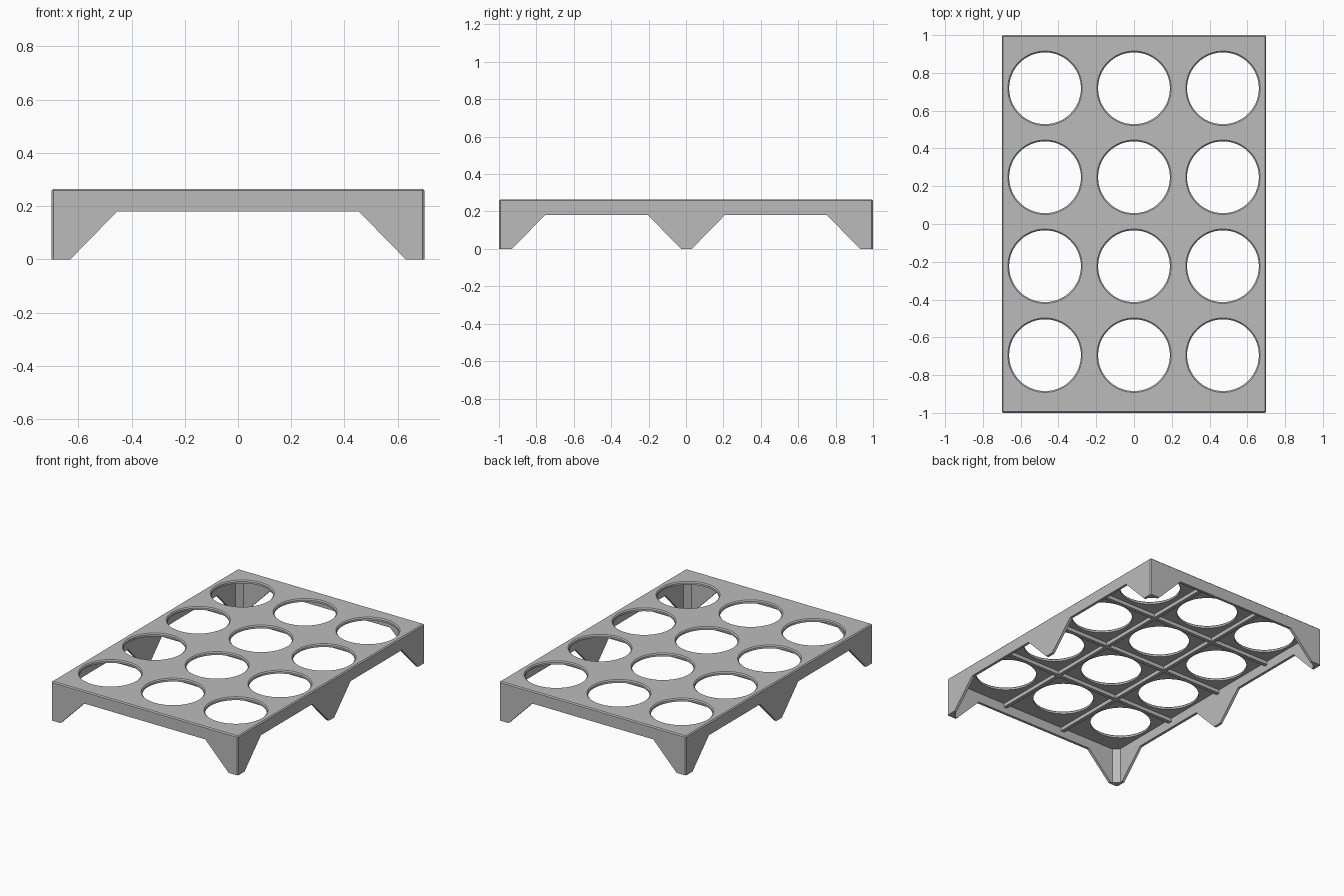
import bpy, bmesh, math

old = bpy.data.objects.get("Cube")
if old:
    bpy.data.objects.remove(old, do_unlink=True)

# Overall sizes
HALF_X, HALF_Y, TOP = 0.70, 1.0, 0.265
WALL, PLATE, BEVEL = 0.018, 0.02, 0.007
PITCH, SHIFT, RADIUS = 0.471, 0.012, 0.19
ARCH, FOOT = 0.18, 0.07
UNDER = TOP - PLATE

grey = bpy.data.materials.new("plain grey")
grey.use_nodes = True
grey.diffuse_color = (0.5, 0.5, 0.5, 1)
grey.node_tree.nodes["Principled BSDF"].inputs["Base Color"].default_value = (0.5, 0.5, 0.5, 1)


def finish(bm, name):
    bmesh.ops.recalc_face_normals(bm, faces=bm.faces)
    mesh = bpy.data.meshes.new(name)
    bm.to_mesh(mesh)
    bm.free()
    mesh.materials.append(grey)
    ob = bpy.data.objects.new(name, mesh)
    bpy.context.collection.objects.link(ob)
    return ob


def add_box(bm, low, high):
    verts = bmesh.ops.create_cube(bm, size=1)["verts"]
    for v in verts:
        for i in range(3):
            v.co[i] = (low[i] + high[i]) / 2 + v.co[i] * (high[i] - low[i])


def add_loft(bm, rings):
    """Close a solid through matching rings of points."""
    loops = [[bm.verts.new(p) for p in ring] for ring in rings]
    n = len(loops[0])
    for a, b in zip(loops, loops[1:]):
        for i in range(n):
            j = (i + 1) % n
            bm.faces.new((a[i], a[j], b[j], b[i]))
    bm.faces.new(loops[0])
    bm.faces.new(loops[-1])


def circle(x, y, z, r, n=64):
    return [(x + r * math.cos(2 * math.pi * i / n),
             y + r * math.sin(2 * math.pi * i / n), z) for i in range(n)]


def cut(target, cutter):
    cutter.hide_render = True
    mod = target.modifiers.new("cut", "BOOLEAN")
    mod.operation, mod.solver, mod.object = "DIFFERENCE", "EXACT", cutter
    bpy.context.view_layer.objects.active = target
    bpy.ops.object.modifier_apply(modifier=mod.name)
    bpy.data.objects.remove(cutter, do_unlink=True)


# Outer block, bevelled on the top and upright edges
bm = bmesh.new()
add_box(bm, (-HALF_X, -HALF_Y, 0), (HALF_X, HALF_Y, TOP))
edges = [e for e in bm.edges if max(v.co.z for v in e.verts) > 0.1]
bmesh.ops.bevel(bm, geom=edges, offset=BEVEL, segments=1, affect="EDGES")
tray = finish(bm, "tray")

# Hollow underside with chamfered inner corners
bm = bmesh.new()
add_box(bm, (WALL - HALF_X, WALL - HALF_Y, -0.2), (HALF_X - WALL, HALF_Y - WALL, UNDER))
edges = [e for e in bm.edges if abs(e.verts[0].co.z - e.verts[1].co.z) > 0.1]
bmesh.ops.bevel(bm, geom=edges, offset=0.035, segments=1, affect="EDGES")
cut(tray, finish(bm, "hollow_cutter"))

# Round holes with a chamfered upper rim
bm = bmesh.new()
for col in range(3):
    for row in range(4):
        x, y = (col - 1) * PITCH, (row - 1.5) * PITCH + SHIFT
        add_loft(bm, [circle(x, y, 0.2, RADIUS), circle(x, y, TOP - BEVEL, RADIUS),
                      circle(x, y, TOP, RADIUS + BEVEL),
                      circle(x, y, TOP + 0.02, RADIUS + BEVEL)])
cut(tray, finish(bm, "hole_cutter"))


# Sloped openings that leave feet at the corners and mid sides
def arch(name, low, high, along_y):
    slope = ARCH - 0.004
    profile = [(low, -0.1), (low, 0), (low + slope, ARCH),
               (high - slope, ARCH), (high, 0), (high, -0.1)]
    b = bmesh.new()
    if along_y:
        add_loft(b, [[(u, s, z) for u, z in profile] for s in (-1.2, 1.2)])
    else:
        add_loft(b, [[(s, u, z) for u, z in profile] for s in (-1.2, 1.2)])
    cut(tray, finish(b, name))


arch("end_arch_cutter", FOOT - HALF_X, HALF_X - FOOT, True)
arch("front_side_arch_cutter", FOOT - HALF_Y, -0.027, False)
arch("back_side_arch_cutter", 0.031, HALF_Y - FOOT, False)

# Stiffening ribs under the plate, between the holes
RIB, LOW = 0.0125, UNDER - 0.025
for i, side in enumerate((-0.5, 0.5)):
    bm = bmesh.new()
    x = side * PITCH
    add_box(bm, (x - RIB, -HALF_Y + 0.01, LOW), (x + RIB, HALF_Y - 0.01, UNDER + 0.005))
    finish(bm, f"long_rib_{i + 1}")
for i in range(3):
    bm = bmesh.new()
    y = (i - 1) * PITCH + SHIFT
    add_box(bm, (-HALF_X + 0.01, y - RIB, LOW), (HALF_X - 0.01, y + RIB, UNDER + 0.005))
    finish(bm, f"cross_rib_{i + 1}")

# Smooth the hole walls, keep every other edge sharp
bpy.ops.object.select_all(action="DESELECT")
tray.select_set(True)
bpy.context.view_layer.objects.active = tray
bpy.ops.object.shade_smooth_by_angle(angle=math.radians(25))
